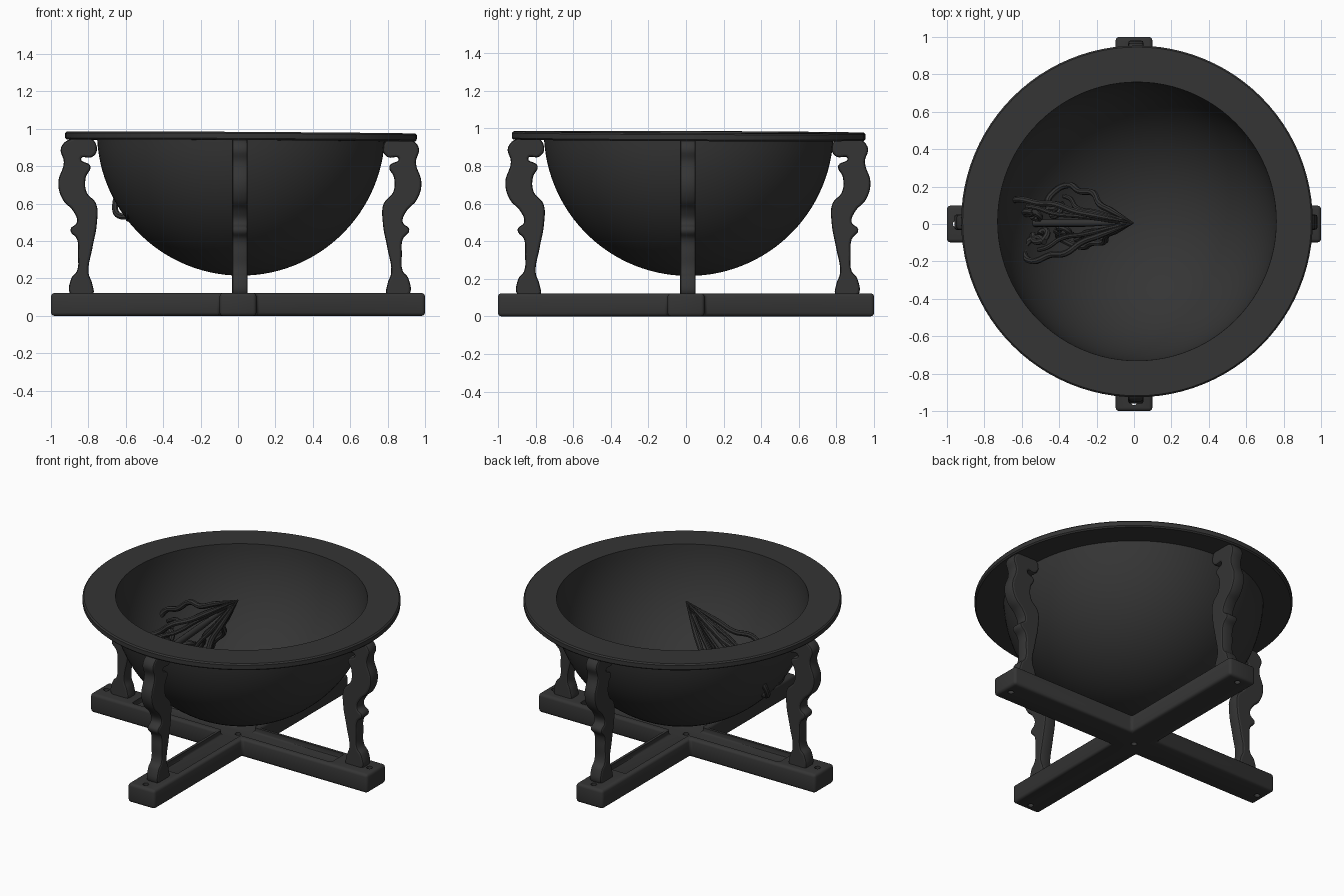
import bpy, bmesh
from math import pi, sin, cos, asin, radians
from mathutils import Matrix, Vector

cube = bpy.data.objects.get("Cube")
if cube:
    bpy.data.objects.remove(cube, do_unlink=True)

iron = bpy.data.materials.new("dark_iron")
iron.use_nodes = True
COLOUR = (0.035, 0.035, 0.035, 1)
iron.diffuse_color = COLOUR
iron.node_tree.nodes["Principled BSDF"].inputs["Base Color"].default_value = COLOUR
CENTRE = Vector((0.01, 0.01, 0))


def link(name, data):
    obj = bpy.data.objects.new(name, data)
    bpy.context.collection.objects.link(obj)
    data.materials.append(iron)
    return obj


def activate(obj):
    bpy.ops.object.select_all(action='DESELECT')
    obj.select_set(True)
    bpy.context.view_layer.objects.active = obj


def smooth(obj, degrees=35):
    activate(obj)
    bpy.ops.object.shade_smooth_by_angle(angle=radians(degrees))


def mesh_from(name, bm):
    bmesh.ops.recalc_face_normals(bm, faces=bm.faces)
    mesh = bpy.data.meshes.new(name)
    bm.to_mesh(mesh)
    bm.free()
    return link(name, mesh)


def cross_prism(name, length, half, low, high):
    """Four-armed cross outline pulled up into a solid."""
    bm = bmesh.new()
    corner = [(length, -half), (length, half), (half, half)]
    pts = []
    for k in range(4):
        turn = Matrix.Rotation(k * pi / 2, 3, 'Z')
        pts += [turn @ Vector((x, y, low)) for x, y in corner]
    face = bm.faces.new([bm.verts.new(p) for p in pts])
    grown = bmesh.ops.extrude_face_region(bm, geom=[face])["geom"]
    moved = [v for v in grown if isinstance(v, bmesh.types.BMVert)]
    bmesh.ops.translate(bm, verts=moved, vec=(0, 0, high - low))
    return mesh_from(name, bm)


def bevel(obj, width, segments=3):
    mod = obj.modifiers.new("soft_edges", 'BEVEL')
    mod.width, mod.segments = width, segments
    activate(obj)
    bpy.ops.object.modifier_apply(modifier=mod.name)


def cut(obj, cutter):
    cutter.hide_render = True
    mod = obj.modifiers.new("cut", 'BOOLEAN')
    mod.operation, mod.solver, mod.object = 'DIFFERENCE', 'EXACT', cutter
    activate(obj)
    bpy.ops.object.modifier_apply(modifier=mod.name)
    bpy.data.objects.remove(cutter, do_unlink=True)


def curve_object(name, paths, dims, cyclic=False):
    """Smooth curve through each path of flat points."""
    data = bpy.data.curves.new(name, 'CURVE')
    data.dimensions = dims
    data.resolution_u = 5
    for path in paths:
        spline = data.splines.new('BEZIER')
        spline.bezier_points.add(len(path) - 1)
        spline.use_cyclic_u = cyclic
        for bp, (x, y) in zip(spline.bezier_points, path):
            bp.co = (x, y, 0)
            bp.handle_left_type = bp.handle_right_type = 'AUTO'
    return link(name, data)


def to_mesh(obj):
    activate(obj)
    bpy.ops.object.convert(target='MESH')
    obj = bpy.context.object
    smooth(obj, 40)
    return obj


# Bowl with its flat rim, turned around the upright axis
TOP, OUTER, INNER = 0.985, 0.77, 0.745
UNDER, OVER, EDGE = 0.937, 0.98, 0.94


def arc(radius, stop, steps=28):
    end = asin((TOP - stop) / radius)
    return [(radius * sin(t), TOP - radius * cos(t))
            for t in ((pi / 2 - end) * i / steps for i in range(steps + 1))]


soft = 0.008
profile = arc(OUTER, UNDER)
profile += [(EDGE - soft, UNDER), (EDGE, UNDER + soft),
            (EDGE, OVER - soft), (EDGE - soft, OVER)]
profile += reversed(arc(INNER, OVER))
bm = bmesh.new()
ring = [bm.verts.new((r, 0, z)) for r, z in profile]
edges = [bm.edges.new(pair) for pair in zip(ring, ring[1:])]
bmesh.ops.spin(bm, geom=ring + edges, cent=(0, 0, 0), axis=(0, 0, 1),
               angle=2 * pi, steps=96)
bmesh.ops.remove_doubles(bm, verts=bm.verts, dist=0.0005)
bowl = mesh_from("bowl_and_rim", bm)
smooth(bowl)
bowl.location = CENTRE
bowl.rotation_euler = (-0.004, 0.006, 0)

# Crossed base with a sunken channel and peg holes
base = cross_prism("cross_base", 1.0, 0.098, 0, 0.122)
bevel(base, 0.018)
channel = cross_prism("channel_cutter", 0.72, 0.068, 0.088, 0.2)
bevel(channel, 0.012, 2)
cut(base, channel)
holes = [(0, 0)] + [(0.95 * cos(k * pi / 2), 0.95 * sin(k * pi / 2)) for k in range(4)]
for x, y in holes:
    bpy.ops.mesh.primitive_cylinder_add(vertices=16, radius=0.018, depth=0.4,
                                        location=(x, y, 0.1))
    cut(base, bpy.context.object)
smooth(base)

# Scrolled legs, one per arm
outer_side = [(.89, .95), (.955, .9), (.94, .82), (.97, .71), (.945, .62), (.89, .56),
              (.87, .5), (.905, .46), (.87, .41), (.865, .33), (.87, .24), (.9, .2),
              (.9, .11)]
inner_side = [(.79, .11), (.79, .17), (.81, .23), (.79, .36), (.765, .5), (.77, .6),
              (.82, .66), (.825, .74), (.8, .8), (.85, .84), (.79, .85), (.765, .89),
              (.8, .95)]
for k, side in enumerate(("left", "back", "right", "front")):
    leg = curve_object(side + "_leg", [outer_side + inner_side], '2D', cyclic=True)
    leg.data.fill_mode = 'BOTH'
    leg.data.extrude = 0.028
    leg.data.bevel_depth = 0.013
    leg.data.bevel_resolution = 1
    leg.data.offset = -0.012
    leg.rotation_euler = (pi / 2, 0, k * pi / 2)
    leg.location = CENTRE
    to_mesh(leg)

# Pointer: two crossed openwork leaves from the bowl wall to its middle
tip = Vector((-0.005, 0.005, 0.955))
along = Vector((-0.74, 0, -0.67)).normalized()
lift = Vector((-0.67, 0, 0.74)).normalized()
leaf_edge = [(0, 0), (.2, .08), (.3, .12), (.38, .19), (.48, .2), (.58, .24), (.66, .2),
             (.68, .13), (.62, .09), (.56, .12)]
inner_rib = [(.08, .015), (.3, .07), (.46, .1), (.52, .15), (.58, .17)]
scroll = [(.6 + (.06 - .006 * i) * cos(i * pi / 4), .07 + (.06 - .006 * i) * sin(i * pi / 4))
          for i in range(9)]
for degrees, stretch in ((58, 1.1), (148, 1.04), (238, 0.94), (328, 1.0)):
    a = radians(degrees)
    out = Vector((0, cos(a), 0)) + lift * sin(a)
    paths = [[(u * stretch, r) for u, r in p] for p in (leaf_edge, inner_rib, scroll)]
    fin = curve_object("pointer_leaf", paths, '3D')
    fin.data.bevel_depth = 0.017
    fin.data.bevel_resolution = 2
    fin.data.use_fill_caps = True
    for point in fin.data.splines[1].bezier_points:
        point.radius = 0.75
    fin.data.splines[0].bezier_points[0].radius = 0.25
    frame = Matrix((along, out, along.cross(out))).transposed().to_4x4()
    fin.matrix_world = Matrix.Translation(tip) @ frame
    to_mesh(fin)

# Central stem of the pointer
stem = curve_object("pointer_stem", [[(0, 0), (.35, 0), (.73, 0)]], '3D')
stem.data.bevel_depth = 0.02
stem.data.use_fill_caps = True
stem.data.splines[0].bezier_points[0].radius = 0.2
stem.matrix_world = Matrix.Translation(tip) @ Matrix(
    (along, lift, along.cross(lift))).transposed().to_4x4()
to_mesh(stem)
